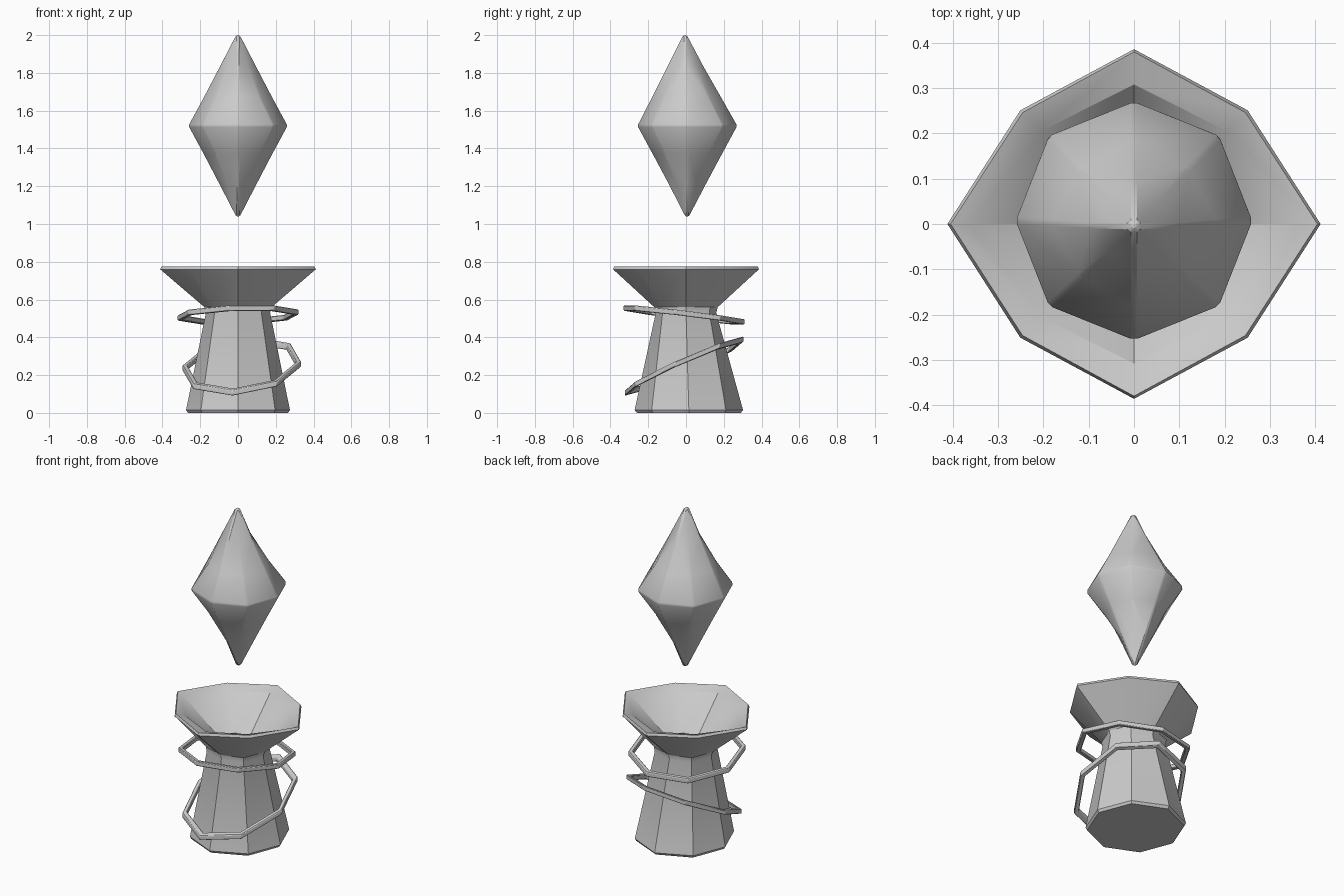
import bpy
import bmesh
from math import cos, sin, radians, pi

if "Cube" in bpy.data.objects:
    bpy.data.objects.remove(bpy.data.objects["Cube"])


def make_object(name, bm, bevel=0.0, angle=30):
    bmesh.ops.recalc_face_normals(bm, faces=bm.faces[:])
    mesh = bpy.data.meshes.new(name)
    bm.to_mesh(mesh)
    bm.free()
    ob = bpy.data.objects.new(name, mesh)
    bpy.context.collection.objects.link(ob)
    bpy.ops.object.select_all(action='DESELECT')
    ob.select_set(True)
    bpy.context.view_layer.objects.active = ob
    if bevel:
        mod = ob.modifiers.new("soft_edges", 'BEVEL')
        mod.width = bevel
        mod.segments = 1
        mod.limit_method = 'ANGLE'
        mod.angle_limit = radians(20)
    bpy.ops.object.shade_smooth_by_angle(angle=radians(angle))
    return ob


def bridge(bm, a, b):
    n = len(a)
    for i in range(n):
        j = (i + 1) % n
        bm.faces.new((a[i], a[j], b[j], b[i]))


def octagon_loft(name, levels, bevel, angle):
    """Each level: z, x radius, y radius, diagonal radius, y offset."""
    bm = bmesh.new()
    loops = []
    for z, rx, ry, rd, oy in levels:
        loop = []
        for k in range(8):
            a = k * pi / 4
            r = rd if k % 2 else (rx if k % 4 == 0 else ry)
            loop.append(bm.verts.new((r * cos(a), r * sin(a) + oy, z)))
        loops.append(loop)
    for a, b in zip(loops, loops[1:]):
        bridge(bm, a, b)
    bm.faces.new(loops[0])
    bm.faces.new(loops[-1])
    return make_object(name, bm, bevel, angle)


def tilted_ring(name, radius, cx, cy, z0, slope_x, slope_y):
    """Eight-sided hoop with a small rectangular section, lying on a tilted plane."""
    bm = bmesh.new()
    section = [(-0.014, -0.014), (0.014, -0.014), (0.014, 0.014), (-0.014, 0.014)]
    loops = []
    for k in range(8):
        a = radians(-99 + 45 * k)
        loop = []
        for dr, dz in section:
            x = cx + (radius + dr) * cos(a)
            y = cy + (radius + dr) * sin(a)
            loop.append(bm.verts.new((x, y, z0 + slope_x * x + slope_y * y + dz)))
        loops.append(loop)
    for i in range(8):
        bridge(bm, loops[i], loops[(i + 1) % 8])
    return make_object(name, bm, 0.004, 30)


# Waisted pedestal with a flared, hollow bowl on top
octagon_loft("pedestal_bowl", [
    (0.00, 0.265, 0.275, 0.270, 0.015),
    (0.015, 0.275, 0.287, 0.278, 0.015),
    (0.53, 0.170, 0.160, 0.175, 0.0),
    (0.56, 0.178, 0.168, 0.180, 0.0),
    (0.76, 0.412, 0.386, 0.355, 0.0),
    (0.775, 0.405, 0.380, 0.348, 0.0),
    (0.755, 0.365, 0.308, 0.290, 0.0),
    (0.57, 0.130, 0.120, 0.130, 0.0),
], 0.0, 28)

# Floating crystal: straight ridges on the axes, bulging diagonals at the waist
octagon_loft("floating_crystal", [
    (1.04, 0.014, 0.014, 0.012, 0.006),
    (1.21, 0.103, 0.103, 0.076, 0.007),
    (1.37, 0.185, 0.187, 0.168, 0.007),
    (1.52, 0.265, 0.267, 0.270, 0.007),
    (1.67, 0.185, 0.187, 0.168, 0.003),
    (1.83, 0.103, 0.103, 0.076, -0.003),
    (2.00, 0.014, 0.014, 0.012, -0.005),
], 0.008, 60)

# Two tilted hoops around the pedestal
tilted_ring("upper_ring", 0.311, 0.0, -0.01, 0.517, 0.03, -0.12)
tilted_ring("lower_ring", 0.305, 0.02, -0.01, 0.25, 0.10, 0.44)
